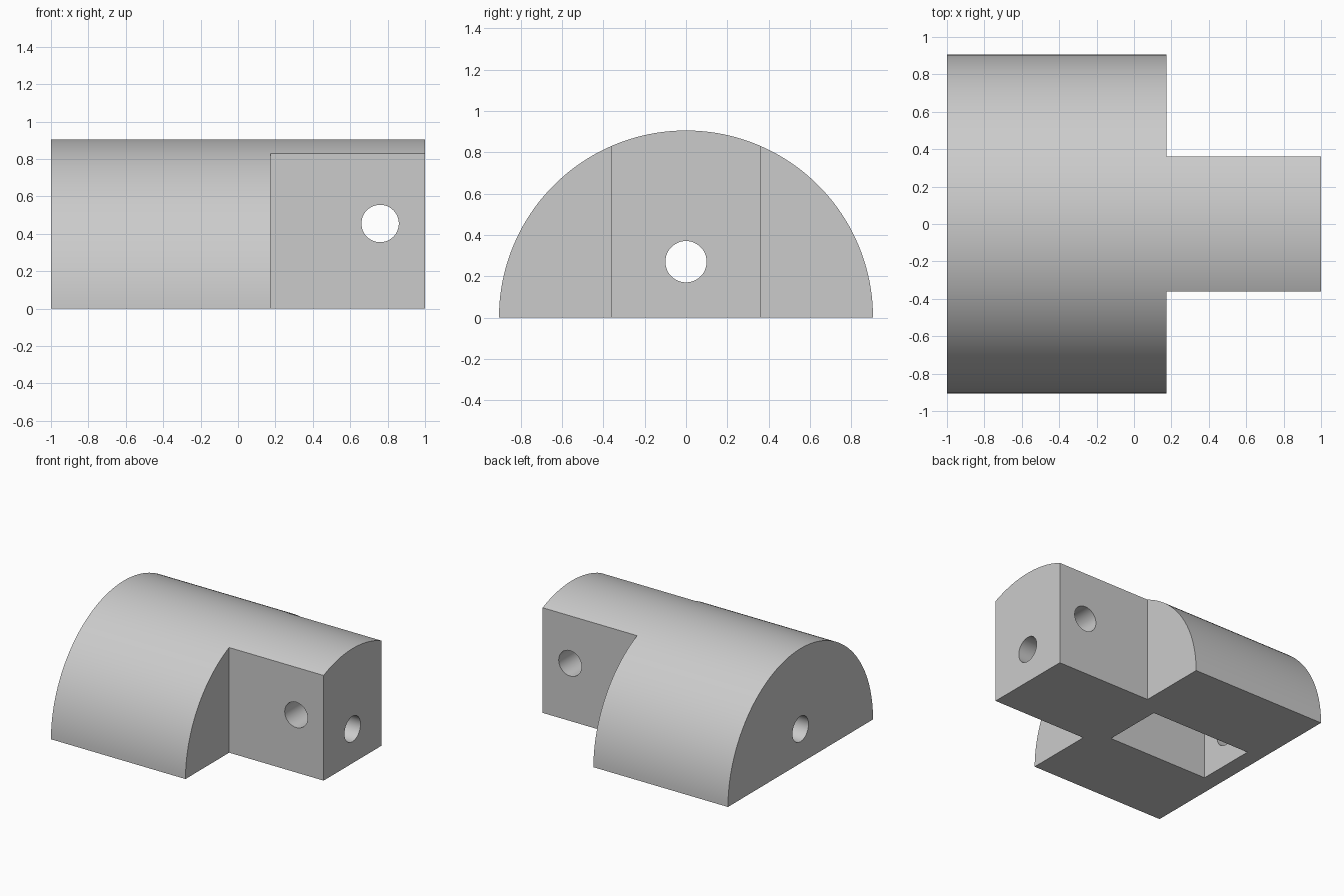
import bpy, bmesh, math
from mathutils import Matrix, Vector

if "Cube" in bpy.data.objects:
    bpy.data.objects.remove(bpy.data.objects["Cube"], do_unlink=True)

RADIUS = 0.905       # half-round body
TONGUE = 0.36        # half width of the tongue
SHOULDER = 0.175     # x where the tongue begins
HOLE = 0.1           # radius of both drilled holes

grey = bpy.data.materials.new("light grey")
grey.use_nodes = True
colour = (0.6, 0.6, 0.6, 1)
grey.diffuse_color = colour
grey.node_tree.nodes["Principled BSDF"].inputs["Base Color"].default_value = colour


def make_object(name, bm):
    bmesh.ops.recalc_face_normals(bm, faces=bm.faces)
    mesh = bpy.data.meshes.new(name)
    bm.to_mesh(mesh)
    bm.free()
    mesh.materials.append(grey)
    obj = bpy.data.objects.new(name, mesh)
    bpy.context.collection.objects.link(obj)
    return obj


def box(name, low, high):
    low, high = Vector(low), Vector(high)
    bm = bmesh.new()
    bmesh.ops.create_cube(bm, size=1, matrix=Matrix.Translation((low + high) / 2)
                          @ Matrix.Diagonal((*(high - low), 1)))
    return make_object(name, bm)


def rod(name, centre, axis):
    turn = Matrix.Rotation(math.pi / 2, 4, "Y" if axis == "X" else "X")
    bm = bmesh.new()
    bmesh.ops.create_cone(bm, cap_ends=True, segments=48, radius1=HOLE, radius2=HOLE,
                          depth=3, matrix=Matrix.Translation(centre) @ turn)
    return make_object(name, bm)


# Half-round body: semicircle profile extruded along x
bm = bmesh.new()
steps = 80
profile = [bm.verts.new((-1, RADIUS * math.cos(math.pi * i / steps),
                         RADIUS * math.sin(math.pi * i / steps) if 0 < i < steps else 0))
           for i in range(steps + 1)]
end = bm.faces.new(profile)
extruded = bmesh.ops.extrude_face_region(bm, geom=[end])
bmesh.ops.translate(bm, vec=(2, 0, 0),
                    verts=[v for v in extruded["geom"] if isinstance(v, bmesh.types.BMVert)])
body = make_object("half_round_block", bm)

# Cutters: side notches leaving the tongue, underside pocket, two drilled holes
cutters = [
    box("notch_front", (SHOULDER, -2, -0.5), (1.5, -TONGUE, 1.5)),
    box("notch_back", (SHOULDER, TONGUE, -0.5), (1.5, 2, 1.5)),
    box("pocket", (-0.865, -0.24, -0.5), (0.015, 0.24, 0.54)),
    rod("long_hole", (0, 0, 0.27), "X"),
    rod("cross_hole", (0.76, 0, 0.455), "Y"),
]
bpy.ops.object.select_all(action="DESELECT")
body.select_set(True)
bpy.context.view_layer.objects.active = body
for cutter in cutters:
    cutter.hide_render = True
    cut = body.modifiers.new(cutter.name, "BOOLEAN")
    cut.operation = "DIFFERENCE"
    cut.solver = "EXACT"
    cut.object = cutter
    bpy.ops.object.modifier_apply(modifier=cut.name)
    bpy.data.objects.remove(cutter, do_unlink=True)

# Smooth curved walls, crisp machined edges
bpy.ops.object.shade_smooth_by_angle(angle=math.radians(30))
